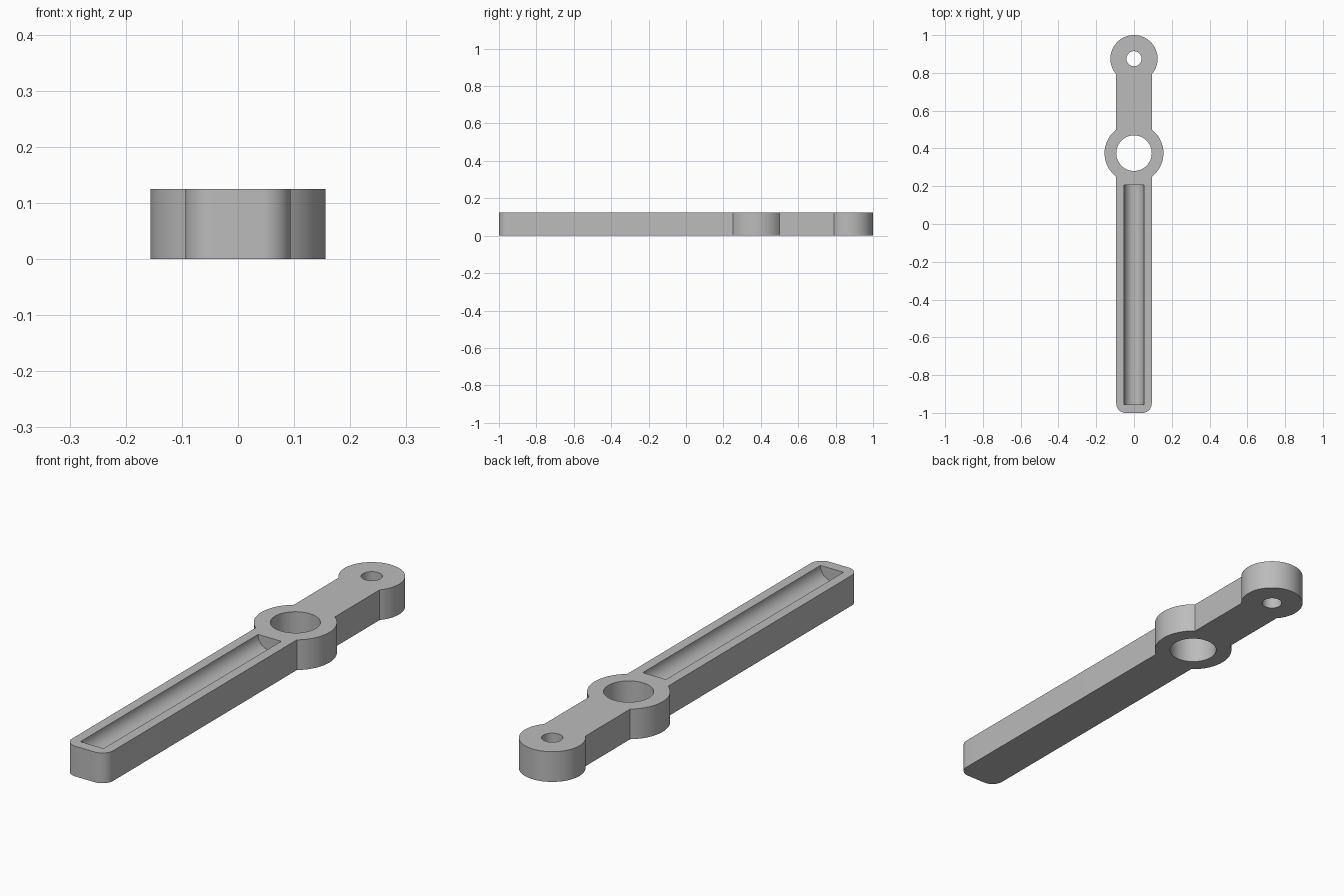
import bpy, bmesh
from math import sin, cos, asin, pi, radians
from mathutils import Matrix

cube = bpy.data.objects.get("Cube")
if cube:
    bpy.data.objects.remove(cube, do_unlink=True)

THICK = 0.125
HALF = 0.094                 # half width of the bar
HUB_Y, HUB_R, HUB_HOLE = 0.375, 0.156, 0.094
EYE_Y, EYE_R, EYE_HOLE = 0.875, 0.125, 0.04
CORNER = 0.05
SLOT_R, SLOT_START, SLOT_END = 0.053, -0.955, 0.207

grey = bpy.data.materials.new("plain grey")
grey.use_nodes = True
colour = (0.5, 0.5, 0.5, 1)
grey.diffuse_color = colour
grey.node_tree.nodes["Principled BSDF"].inputs["Base Color"].default_value = colour


def arc(cx, cy, r, a0, a1, n):
    return [(cx + r * cos(a0 + (a1 - a0) * i / n), cy + r * sin(a0 + (a1 - a0) * i / n))
            for i in range(n + 1)]


def make_object(name, bm):
    bmesh.ops.recalc_face_normals(bm, faces=bm.faces)
    mesh = bpy.data.meshes.new(name)
    bm.to_mesh(mesh)
    bm.free()
    mesh.materials.append(grey)
    obj = bpy.data.objects.new(name, mesh)
    bpy.context.collection.objects.link(obj)
    return obj


def cylinder(name, r, length, matrix, segments=64):
    bm = bmesh.new()
    bmesh.ops.create_cone(bm, cap_ends=True, segments=segments, radius1=r, radius2=r,
                          depth=length, matrix=matrix)
    return make_object(name, bm)


# Right-hand half of the outline, front to back, then mirrored
hub_a = pi / 2 - asin(HALF / HUB_R)
eye_a = pi / 2 - asin(HALF / EYE_R)
half = arc(HALF - CORNER, -1 + CORNER, CORNER, -pi / 2, 0, 12)
half += arc(0, HUB_Y, HUB_R, -hub_a, hub_a, 32)
half += arc(0, EYE_Y, EYE_R, -eye_a, pi / 2, 40)
outline = half + [(-x, y) for x, y in reversed(half[:-1])]

# Lever body
bm = bmesh.new()
base = bm.faces.new([bm.verts.new((x, y, 0)) for x, y in outline])
top = bmesh.ops.extrude_face_region(bm, geom=[base])
bmesh.ops.translate(bm, vec=(0, 0, THICK),
                    verts=[v for v in top["geom"] if isinstance(v, bmesh.types.BMVert)])
lever = make_object("lever_body", bm)

# Through holes and the round-bottomed channel
cutters = [
    cylinder("hub_hole", HUB_HOLE, 1, Matrix.Translation((0, HUB_Y, 0))),
    cylinder("end_hole", EYE_HOLE, 1, Matrix.Translation((0, EYE_Y, 0))),
    cylinder("channel", SLOT_R, SLOT_END - SLOT_START,
             Matrix.Translation((0, (SLOT_START + SLOT_END) / 2, THICK))
             @ Matrix.Rotation(pi / 2, 4, "X")),
]
bpy.ops.object.select_all(action="DESELECT")
lever.select_set(True)
bpy.context.view_layer.objects.active = lever
for cutter in cutters:
    mod = lever.modifiers.new(cutter.name, "BOOLEAN")
    mod.operation = "DIFFERENCE"
    mod.solver = "EXACT"
    mod.object = cutter
    bpy.ops.object.modifier_apply(modifier=mod.name)
    bpy.data.objects.remove(cutter, do_unlink=True)

bpy.ops.object.shade_smooth_by_angle(angle=radians(30))
